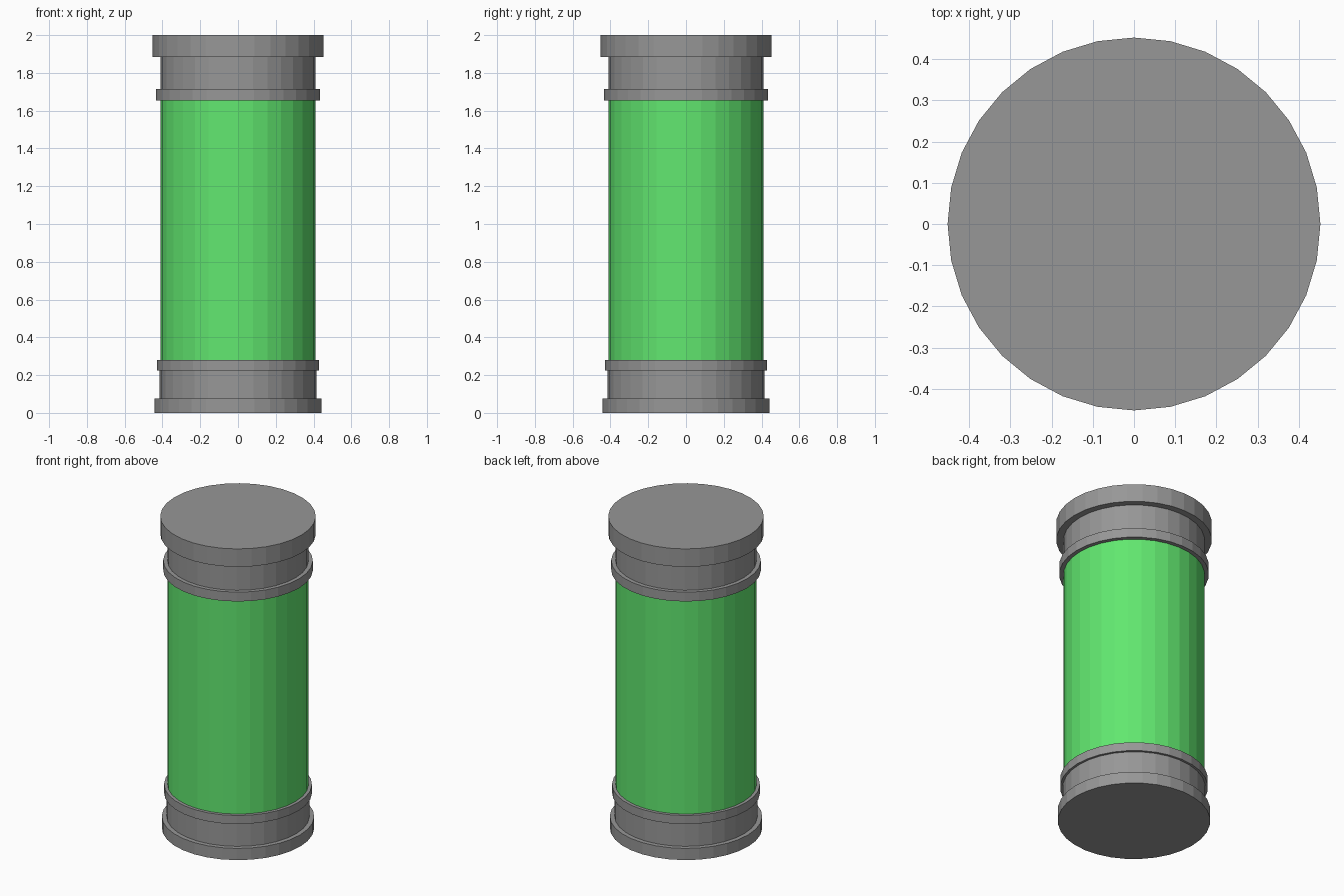
import bpy

if "Cube" in bpy.data.objects:
    bpy.data.objects.remove(bpy.data.objects["Cube"], do_unlink=True)


def make_material(name, color):
    mat = bpy.data.materials.new(name)
    mat.use_nodes = True
    mat.diffuse_color = color
    mat.node_tree.nodes["Principled BSDF"].inputs["Base Color"].default_value = color
    return mat


grey = make_material("grey_metal", (0.31, 0.31, 0.31, 1))
green = make_material("green_glass", (0.12, 0.80, 0.16, 1))


def disc(name, radius, bottom, top, mat):
    """Flat-sided upright drum between two heights."""
    bpy.ops.mesh.primitive_cylinder_add(
        vertices=32, radius=radius, depth=top - bottom,
        location=(0, 0, (bottom + top) / 2))
    obj = bpy.context.object
    obj.name = name
    obj.data.materials.append(mat)


# Base: foot, recessed collar and holding ring
disc("base_foot", 0.443, 0, 0.075, grey)
disc("base_collar", 0.415, 0.075, 0.225, grey)
disc("base_ring", 0.43, 0.225, 0.28, grey)

# Coloured tube
disc("tube", 0.41, 0.28, 1.655, green)

# Top: holding ring, recessed collar and lid
disc("top_ring", 0.435, 1.655, 1.715, grey)
disc("top_collar", 0.41, 1.715, 1.885, grey)
disc("lid", 0.452, 1.885, 2, grey)
